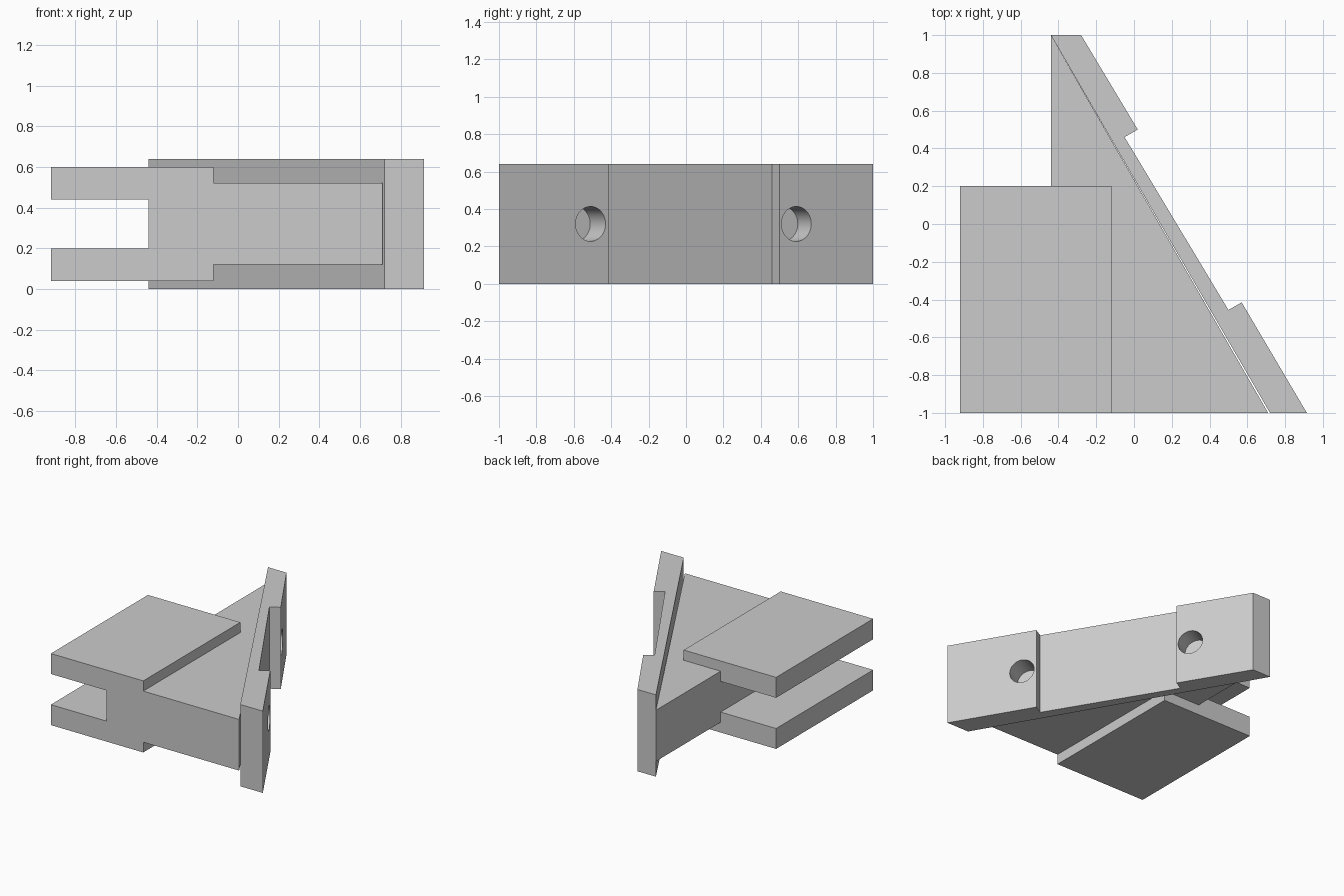
import bpy, bmesh, math
from mathutils import Vector

cube = bpy.data.objects.get("Cube")
if cube:
    bpy.data.objects.remove(cube, do_unlink=True)

grey = bpy.data.materials.new("plain grey")
grey.use_nodes = True
grey.diffuse_color = (0.6, 0.6, 0.6, 1)
grey.node_tree.nodes["Principled BSDF"].inputs["Base Color"].default_value = (0.6, 0.6, 0.6, 1)


def prism(name, outline, z0, z1):
    """Extrude a plan outline from z0 up to z1."""
    bm = bmesh.new()
    face = bm.faces.new([bm.verts.new((x, y, z0)) for x, y in outline])
    top = bmesh.ops.extrude_face_region(bm, geom=[face])["geom"]
    bmesh.ops.translate(bm, vec=(0, 0, z1 - z0),
                        verts=[v for v in top if isinstance(v, bmesh.types.BMVert)])
    bmesh.ops.recalc_face_normals(bm, faces=bm.faces)
    mesh = bpy.data.meshes.new(name)
    bm.to_mesh(mesh)
    bm.free()
    mesh.materials.append(grey)
    obj = bpy.data.objects.new(name, mesh)
    bpy.context.collection.objects.link(obj)
    return obj


def combine(target, other, operation):
    """Apply a boolean and remove the helper."""
    mod = target.modifiers.new(operation, 'BOOLEAN')
    mod.operation, mod.object, mod.solver = operation, other, 'EXACT'
    bpy.context.view_layer.objects.active = target
    bpy.ops.object.modifier_apply(modifier=mod.name)
    bpy.data.objects.remove(other, do_unlink=True)


# Triangular body with two rectangular clamp flanges
body = prism("wedge_body", [(-0.44, -1), (0.71, -1), (-0.44, 1)], 0.12, 0.52)
flange = [(-0.92, -1), (-0.12, -1), (-0.12, 0.2), (-0.92, 0.2)]
for z in (0.04, 0.44):
    combine(body, prism("clamp_flange", flange, z, z + 0.16), 'UNION')

# Slanted face plate with a shallow recess between two thicker pads
face_plate = prism("face_plate", [
    (-0.44, 1), (0.72, -1), (0.915, -1), (0.57, -0.415),
    (0.5, -0.455), (-0.05, 0.46), (0.02, 0.5), (-0.28, 1)], 0, 0.64)

# Round holes through the pads, square to the slanted face
axis = Vector((0.865, 0.5, 0)).normalized()
for x, y in ((0.626, -0.51), (-0.034, 0.59)):
    bpy.ops.mesh.primitive_cylinder_add(
        vertices=48, radius=0.093, depth=0.6, location=(x, y, 0.32),
        rotation=axis.to_track_quat('Z', 'Y').to_euler())
    cutter = bpy.context.object
    cutter.hide_render = True
    cutter.data.materials.append(grey)
    combine(face_plate, cutter, 'DIFFERENCE')

# Smooth hole walls, crisp edges elsewhere
bpy.ops.object.select_all(action='DESELECT')
face_plate.select_set(True)
bpy.context.view_layer.objects.active = face_plate
bpy.ops.object.shade_smooth_by_angle(angle=math.radians(25))
